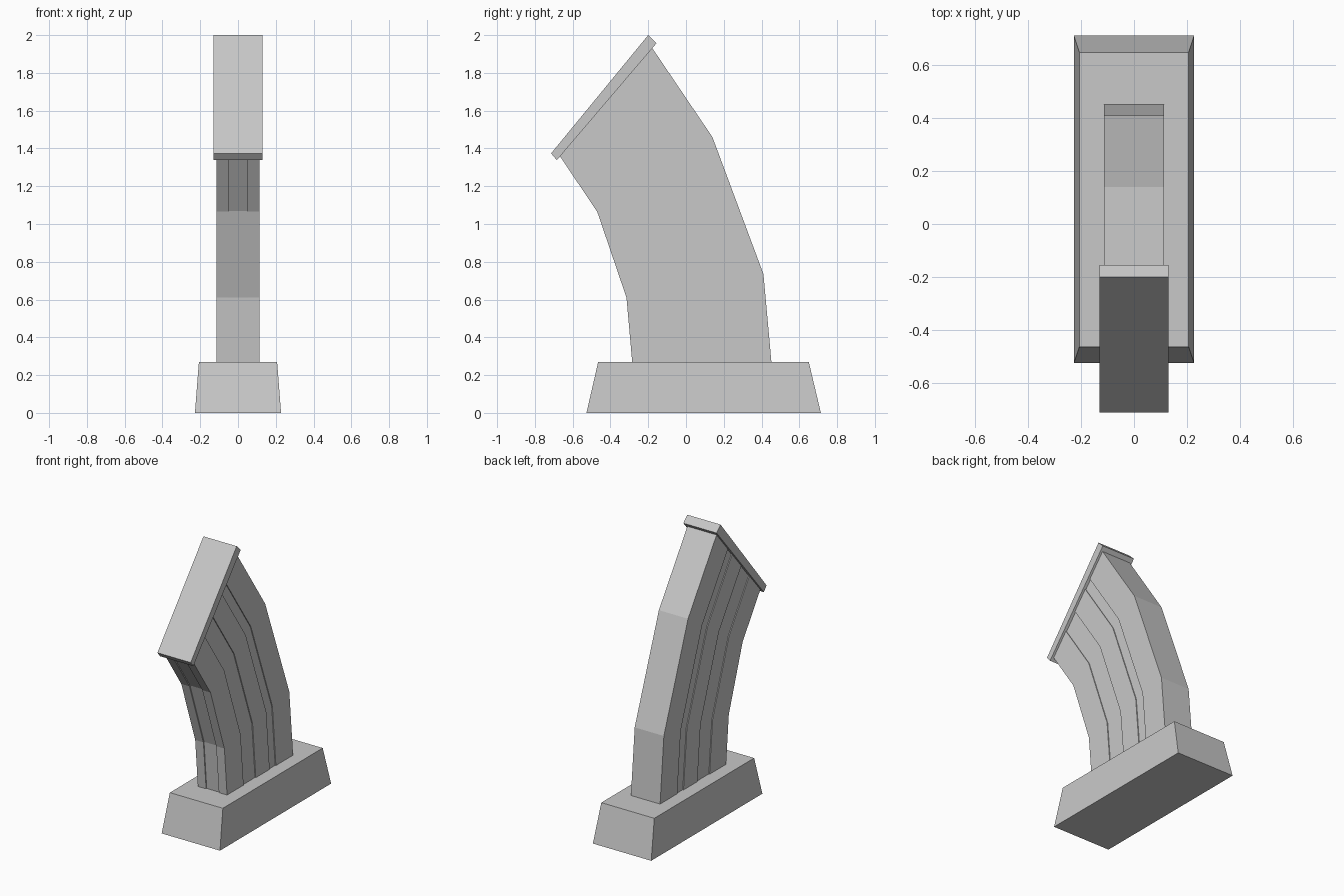
import bpy, bmesh
from mathutils import Vector

cube = bpy.data.objects.get("Cube")
if cube:
    bpy.data.objects.remove(cube, do_unlink=True)

grey = bpy.data.materials.new("plain grey")
grey.use_nodes = True
colour = (0.58, 0.58, 0.58, 1)
grey.diffuse_color = colour
grey.node_tree.nodes["Principled BSDF"].inputs["Base Color"].default_value = colour


def loft(name, rings):
    """Skin a stack of matching closed rings and cap both ends."""
    bm = bmesh.new()
    rows = [[bm.verts.new(p) for p in ring] for ring in rings]
    n = len(rows[0])
    for low, high in zip(rows, rows[1:]):
        for i in range(n):
            j = (i + 1) % n
            bm.faces.new((low[i], low[j], high[j], high[i]))
    bm.faces.new(rows[0][::-1])
    bm.faces.new(rows[-1])
    bmesh.ops.recalc_face_normals(bm, faces=bm.faces)
    mesh = bpy.data.meshes.new(name)
    bm.to_mesh(mesh)
    bm.free()
    mesh.materials.append(grey)
    obj = bpy.data.objects.new(name, mesh)
    bpy.context.collection.objects.link(obj)
    return obj


def rectangle(half_width, front, back, z):
    w = half_width
    return [(-w, front, z), (w, front, z), (w, back, z), (-w, back, z)]


# Tapered base block
loft("base", [rectangle(0.228, -0.527, 0.714, 0),
              rectangle(0.207, -0.465, 0.65, 0.27)])

# Curved body: half section as (half width, fraction from front to back),
# with a shallow channel down the front and two down each side
W, D = 0.114, 0.006
half = [(0.05, 0.01), (0.05, 0), (W, 0)]
for start, end in ((0.25, 0.435), (0.645, 0.74)):
    half += [(W, start), (W - D, start), (W - D, end), (W, end)]
half.append((W, 1))
section = half + [(-x, t) for x, t in reversed(half)]

# Front and back (y, z) of each bend in the body
stations = [((-0.284, 0.26), (0.453, 0.26)),
            ((-0.315, 0.61), (0.41, 0.735)),
            ((-0.47, 1.065), (0.14, 1.46)),
            ((-0.675, 1.37), (-0.188, 1.945))]
rings = []
for front, back in stations:
    f, b = Vector((0, *front)), Vector((0, *back))
    rings.append([f.lerp(b, t) + Vector((x, 0, 0)) for x, t in section])
loft("curved_body", rings)

# Slanted end plate
plate = [(-0.714, 1.374), (-0.2, 2.0), (-0.156, 1.957), (-0.684, 1.338)]
loft("end_plate", [[(x, y, z) for y, z in plate] for x in (-0.13, 0.13)])
